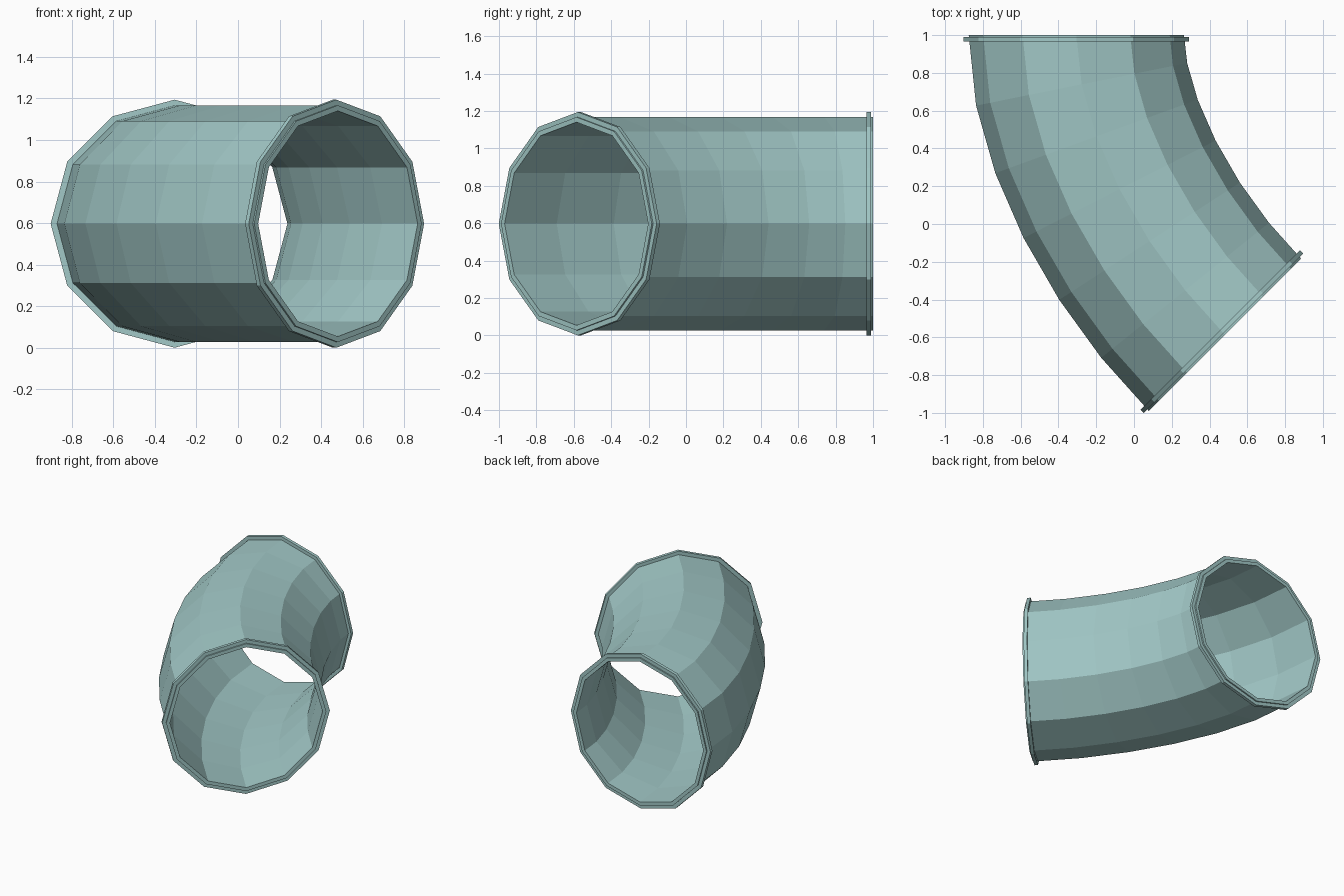
import bpy
import bmesh
from math import sin, cos, tau
from mathutils import Vector
from mathutils.geometry import interpolate_bezier

SIDES = 12
STEPS = 6
AXIS_Z = 0.597
UP = Vector((0, 0, 1))

if "Cube" in bpy.data.objects:
    bpy.data.objects.remove(bpy.data.objects["Cube"], do_unlink=True)

# Single painted-metal colour
paint = bpy.data.materials.new("pale_teal")
paint.use_nodes = True
colour = (0.36, 0.58, 0.57, 1)
paint.diffuse_color = colour
paint.node_tree.nodes["Principled BSDF"].inputs["Base Color"].default_value = colour


def hollow_sweep(name, stations, outer, inner):
    """Sweep a hollow polygonal section through (centre, direction) stations."""
    bm = bmesh.new()

    def ring(centre, direction, radius):
        side = UP.cross(direction).normalized()
        return [bm.verts.new(centre + radius * (cos(tau * i / SIDES) * side
                                                + sin(tau * i / SIDES) * UP))
                for i in range(SIDES)]

    # Out along the outer wall, back along the inner wall
    rings = [ring(c, d, outer) for c, d in stations]
    rings += [ring(c, d, inner) for c, d in reversed(stations)]
    for a, b in zip(rings, rings[1:] + rings[:1]):
        for i in range(SIDES):
            j = (i + 1) % SIDES
            bm.faces.new((a[i], a[j], b[j], b[i]))
    bmesh.ops.recalc_face_normals(bm, faces=bm.faces)
    mesh = bpy.data.meshes.new(name)
    bm.to_mesh(mesh)
    bm.free()
    mesh.materials.append(paint)
    obj = bpy.data.objects.new(name, mesh)
    bpy.context.collection.objects.link(obj)
    return obj


# Centre line of the bend
start = Vector((-0.305, 1, AXIS_Z))
end = Vector((0.481, -0.586, AXIS_Z))
start_dir = Vector((0, -1, 0))
end_dir = Vector((1, -1, 0)).normalized()
h1 = start + start_dir * 0.5
h2 = end - end_dir * 0.62
path = interpolate_bezier(start, h1, h2, end, STEPS + 1)


def tangent(t):
    return ((1 - t) ** 2 * (h1 - start) + 2 * t * (1 - t) * (h2 - h1)
            + t * t * (end - h2)).normalized()


# Pipe wall
hollow_sweep("bent_pipe", [(p, tangent(i / STEPS)) for i, p in enumerate(path)],
             0.57, 0.543)

# Raised collars just inside each open end
for name, point, inward in (("back_collar", start, start_dir),
                            ("front_collar", end, -end_dir)):
    hollow_sweep(name, [(point + inward * d, inward) for d in (0.01, 0.035)],
                 0.597, 0.56)
